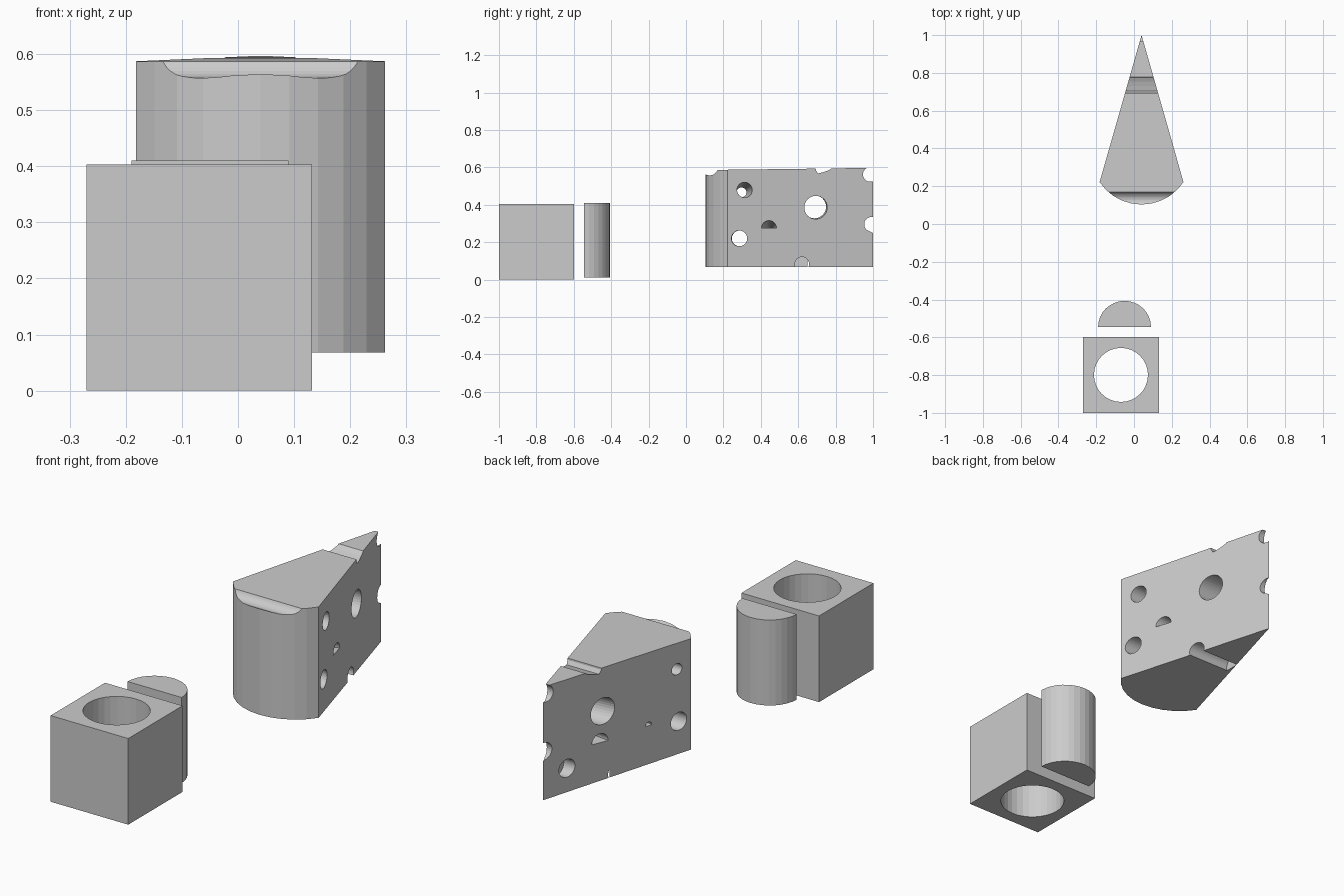
import bpy, bmesh, math

if "Cube" in bpy.data.objects:
    bpy.data.objects.remove(bpy.data.objects["Cube"])

CX = 0.04  # centre line of the wedge


def loft(name, a, b):
    """Closed solid between two matching rings of points."""
    bm = bmesh.new()
    va = [bm.verts.new(p) for p in a]
    vb = [bm.verts.new(p) for p in b]
    n = len(a)
    bm.faces.new(va[::-1])
    bm.faces.new(vb)
    for i in range(n):
        j = (i + 1) % n
        bm.faces.new((va[i], va[j], vb[j], vb[i]))
    bmesh.ops.recalc_face_normals(bm, faces=bm.faces[:])
    me = bpy.data.meshes.new(name)
    bm.to_mesh(me)
    bm.free()
    ob = bpy.data.objects.new(name, me)
    bpy.context.collection.objects.link(ob)
    return ob


def arc(start, end, n):
    return [(math.cos(math.radians(start + (end - start) * i / n)),
             math.sin(math.radians(start + (end - start) * i / n))) for i in range(n + 1)]


ROUND = arc(0, 360, 32)[:-1]
HALF = arc(0, 180, 16)


def prism(name, pts, z0, z1):
    return loft(name, [(x, y, z0) for x, y in pts], [(x, y, z1) for x, y in pts])


def bore(x0, y0, z0, r0, x1, y1, z1, r1, shape=ROUND):
    """Cutter running along x, optionally tapered or skewed."""
    return loft("cutter", [(x0, y0 + r0 * u, z0 + r0 * v) for u, v in shape],
                [(x1, y1 + r1 * u, z1 + r1 * v) for u, v in shape])


def cut(target, cutter):
    m = target.modifiers.new("cut", 'BOOLEAN')
    m.operation = 'DIFFERENCE'
    m.solver = 'EXACT'
    m.object = cutter
    cutter.hide_render = True
    bpy.context.view_layer.update()
    deps = bpy.context.evaluated_depsgraph_get()
    me = bpy.data.meshes.new_from_object(target.evaluated_get(deps))
    target.modifiers.clear()
    target.data = me
    bpy.data.objects.remove(cutter)


# Cube with a round hole through it
block = prism("bored_cube", [(-0.27, -1), (0.132, -1), (0.132, -0.598), (-0.27, -0.598)], 0, 0.403)
cut(block, prism("cutter", [(-0.069 + 0.143 * u, -0.799 + 0.143 * v) for u, v in ROUND], -0.1, 0.5))

# Half cylinder
prism("half_cylinder", [(-0.05 + 0.14 * u, -0.545 + 0.138 * v) for u, v in HALF], 0.01, 0.41)

# Wedge with a rounded rind and gently sloping top
plan = [(CX + 0.267 * u, 0.370 + 0.267 * v) for u, v in arc(213.75, 326.25, 10)]
plan.append((CX, 1.0))
wedge = loft("cheese_wedge", [(x, y, 0.068) for x, y in plan],
             [(x, y, 0.587 + (y - 0.222) * 0.0128) for x, y in plan])


def w(y):
    """Cutter reach just beyond the side wall."""
    return 0.222 * (1 - y) / 0.778 + 0.03


# Holes through the sides, from the right wall to the left wall
for y0, z0, r0, y1, z1, r1, shape in [
        (0.315, 0.48, 0.042, 0.295, 0.465, 0.025, ROUND),
        (0.285, 0.22, 0.042, 0.287, 0.22, 0.042, ROUND),
        (0.445, 0.278, 0.042, 0.445, 0.245, 0.015, HALF),
        (0.695, 0.385, 0.062, 0.685, 0.39, 0.062, ROUND)]:
    cut(wedge, bore(CX + w(y0), y0, z0, r0, CX - w(y1), y1, z1, r1, shape))

# Blind holes in the left wall
cut(wedge, bore(CX - w(0.874), 0.874, 0.18, 0.042, CX + 0.01, 0.874, 0.18, 0.042))
cut(wedge, bore(CX - w(0.705), 0.70, 0.24, 0.046, CX + 0.07, 0.715, 0.28, 0.02, HALF))

# Groove in the underside
cut(wedge, bore(CX + 0.2, 0.62, 0.083, 0.038, CX - 0.1, 0.62, 0.083, 0.038))

# Notches in the thin edge
cut(wedge, bore(-0.2, 0.985, 0.562, 0.039, 0.3, 0.985, 0.562, 0.039))
tilted = arc(93, 225, 10) + [(0.6, -1.4), (0.6, 1.0)]
cut(wedge, bore(-0.2, 0.993, 0.295, 0.04, 0.3, 0.993, 0.295, 0.04, tilted))

# Grooves across the top
notch = [(0.692, 0.62), (0.694, 0.585), (0.705, 0.567), (0.73, 0.573),
         (0.755, 0.581), (0.772, 0.589), (0.78, 0.597), (0.782, 0.62)]
cut(wedge, bore(-0.4, 0, 0, 1, 0.4, 0, 0, 1, notch))
cut(wedge, bore(-0.4, 0.127, 0.601, 0.044, 0.4, 0.127, 0.601, 0.044))
